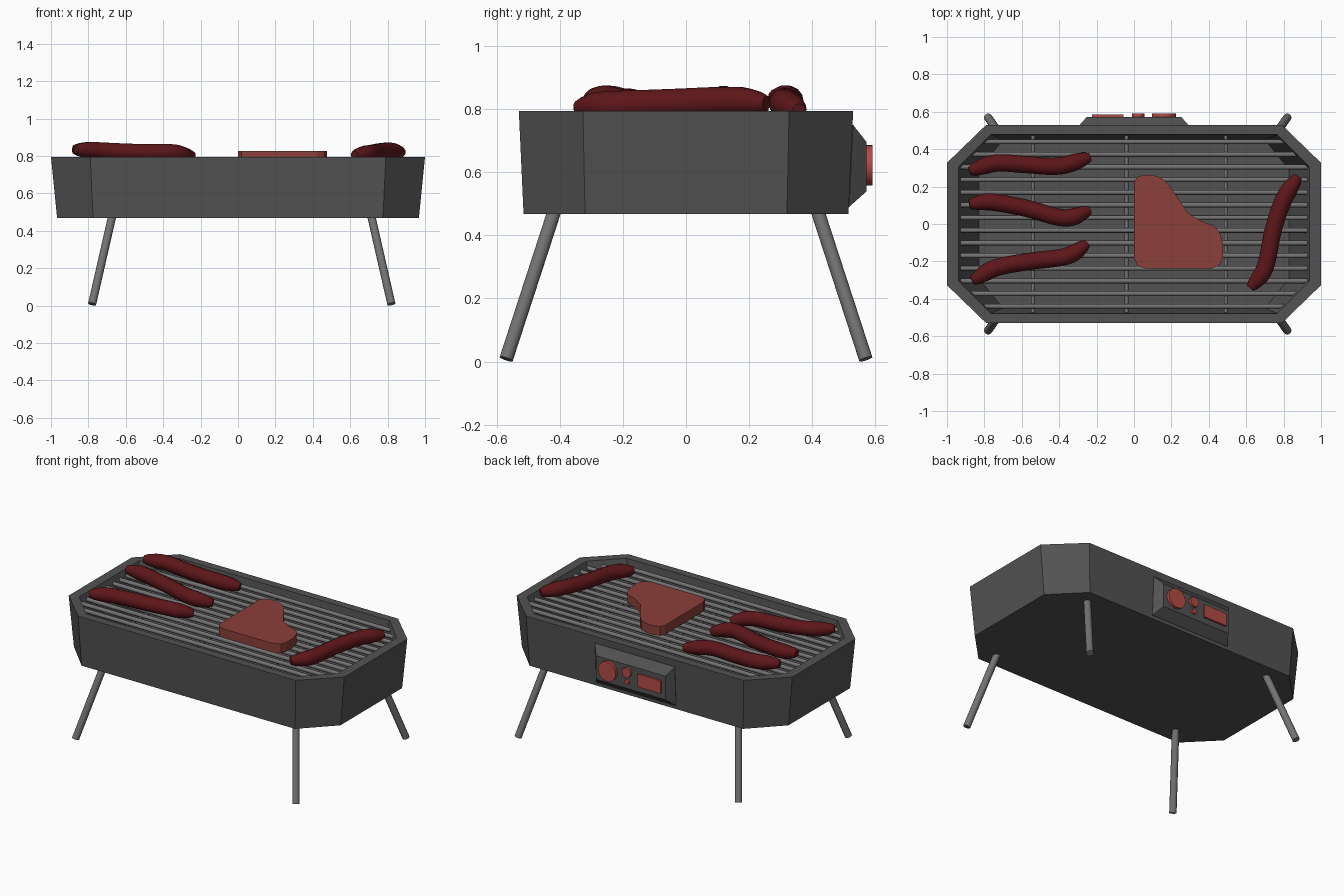
import bpy, bmesh
from math import pi, sin, cos
from mathutils import Vector

if "Cube" in bpy.data.objects:
    bpy.data.objects.remove(bpy.data.objects["Cube"])


def material(name, rgb):
    m = bpy.data.materials.new(name)
    m.diffuse_color = (*rgb, 1)
    m.use_nodes = True
    m.node_tree.nodes["Principled BSDF"].inputs["Base Color"].default_value = m.diffuse_color
    return m


IRON = material("dark_iron", (0.085, 0.085, 0.085))
STEEL = material("steel", (0.17, 0.17, 0.17))
SAUSAGE = material("sausage_red", (0.11, 0.008, 0.01))
STEAK = material("steak_red", (0.26, 0.05, 0.04))
KNOB = material("knob_red", (0.45, 0.07, 0.06))


def lofted(name, rings, mat, smooth=False):
    """Closed solid through a list of equally sized point rings."""
    bm = bmesh.new()
    loops = [[bm.verts.new(p) for p in r] for r in rings]
    n = len(loops[0])
    for a, b in zip(loops, loops[1:]):
        for i in range(n):
            j = (i + 1) % n
            bm.faces.new((a[i], a[j], b[j], b[i]))
    bm.faces.new(loops[0])
    bm.faces.new(loops[-1])
    bmesh.ops.recalc_face_normals(bm, faces=bm.faces)
    me = bpy.data.meshes.new(name)
    bm.to_mesh(me)
    bm.free()
    me.materials.append(mat)
    ob = bpy.data.objects.new(name, me)
    bpy.context.collection.objects.link(ob)
    if smooth:
        bpy.context.view_layer.objects.active = ob
        bpy.ops.object.select_all(action='DESELECT')
        ob.select_set(True)
        bpy.ops.object.shade_smooth_by_angle(angle=0.9)
    return ob


def rod(name, a, b, r, mat, sides=12):
    a, b = Vector(a), Vector(b)
    q = (b - a).to_track_quat('Z', 'Y')
    circle = [q @ Vector((r * cos(2 * pi * i / sides), r * sin(2 * pi * i / sides), 0))
              for i in range(sides)]
    return lofted(name, [[p + c for c in circle] for p in (a, b)], mat, True)


def octagon(x, y, cx, cy, z):
    """Rectangle of half size x, y with corners cut to cx, cy."""
    return [(cx, -y, z), (x, -cy, z), (x, cy, z), (cx, y, z),
            (-cx, y, z), (-x, cy, z), (-x, -cy, z), (-cx, -y, z)]


# Body: outer wall, rim, inner wall and floor
lofted("grill_body", [octagon(0.967, 0.515, 0.775, 0.32, 0.467),
                      octagon(1.0, 0.53, 0.79, 0.327, 0.795),
                      octagon(0.938, 0.478, 0.767, 0.305, 0.795),
                      octagon(0.83, 0.45, 0.70, 0.29, 0.51)], IRON)

# Grate bars, cut short at the angled corners
for i in range(14):
    y = -0.44 + i * 0.88 / 13
    x = min(0.935, 1.25 - abs(y))
    rod(f"grate_bar_{i + 1}", (-x, y, 0.755), (x, y, 0.755), 0.013, STEEL)
for i, x in enumerate((-0.54, -0.04, 0.49)):
    rod(f"grate_cross_bar_{i + 1}", (x, -0.475, 0.737), (x, 0.475, 0.737), 0.01, STEEL)

# Splayed legs
for sx, side in ((-1, "left"), (1, "right")):
    for sy, end in ((-1, "front"), (1, "back")):
        rod(f"{end}_{side}_leg", (0.02 + sx * 0.80, sy * 0.57, 0.008),
            (0.02 + sx * 0.69, sy * 0.413, 0.49), 0.022, STEEL, 16)


# Control panel on the back
def panel_ring(x, z0, z1, y0, y1):
    return [(-x, y0, z0), (x, y0, z0), (x, y1, z1), (-x, y1, z1)]


lofted("control_panel", [panel_ring(0.29, 0.49, 0.75, 0.50, 0.525),
                         panel_ring(0.29, 0.49, 0.75, 0.517, 0.53),
                         panel_ring(0.252, 0.54, 0.695, 0.573, 0.573)], IRON)
rod("large_knob", (0.16, 0.56, 0.622), (0.16, 0.592, 0.622), 0.064, KNOB, 32)
rod("small_knob", (0.022, 0.56, 0.65), (0.022, 0.59, 0.65), 0.033, KNOB, 8)
rod("indicator_button", (0.022, 0.56, 0.587), (0.022, 0.588, 0.587), 0.017, KNOB, 8)
lofted("display_plate", [[(x, y, z) for x, z in ((-0.225, 0.578), (-0.057, 0.578),
                                               (-0.057, 0.662), (-0.225, 0.662))]
                         for y in (0.56, 0.586)], KNOB)

# Steak
outline = [(0.0, 0.22), (0.015, 0.25), (0.05, 0.262), (0.10, 0.262), (0.15, 0.245),
           (0.19, 0.205), (0.29, 0.057), (0.36, 0.015), (0.43, -0.01), (0.46, -0.05),
           (0.475, -0.11), (0.475, -0.18), (0.462, -0.215), (0.42, -0.237),
           (0.06, -0.237), (0.02, -0.225), (0.0, -0.18)]
lofted("steak", [[(x, y, z) for x, y in outline] for z in (0.766, 0.826)], STEAK)


# Sausages: smooth bent tubes with narrowed ends
def sausage(name, path):
    pts = [Vector(p) for p in path]
    pts = [2 * pts[0] - pts[1]] + pts + [2 * pts[-1] - pts[-2]]
    line = []
    for k in range(1, len(pts) - 2):
        p0, p1, p2, p3 = pts[k - 1:k + 3]
        for s in range(6):
            t = s / 6
            line.append(0.5 * (2 * p1 + (p2 - p0) * t + (2 * p0 - 5 * p1 + 4 * p2 - p3) * t * t
                               + (3 * p1 - p0 - 3 * p2 + p3) * t ** 3))
    line.append(pts[-2])
    rings, last = [], len(line) - 1
    for i, p in enumerate(line):
        d = (line[min(i + 1, last)] - line[max(i - 1, 0)]).normalized()
        side = d.cross(Vector((0, 0, 1))).normalized()
        up = side.cross(d)
        gap = min((p - line[0]).length, (p - line[-1]).length)
        r = 0.046 * (0.5 + 0.5 * min(1, gap / 0.09) ** 0.6)
        rings.append([p + r * (side * cos(a) + up * sin(a))
                      for a in (2 * pi * j / 14 for j in range(14))])
    lofted(name, rings, SAUSAGE, True)


sausage("sausage_back", [(-0.88, 0.283, 0.835), (-0.74, 0.325, 0.828), (-0.58, 0.318, 0.82),
                         (-0.40, 0.31, 0.818), (-0.235, 0.358, 0.795)])
sausage("sausage_middle", [(-0.88, 0.105, 0.835), (-0.77, 0.118, 0.828), (-0.58, 0.085, 0.82),
                           (-0.37, 0.032, 0.818), (-0.235, 0.075, 0.795)])
sausage("sausage_front", [(-0.865, -0.305, 0.835), (-0.74, -0.235, 0.828), (-0.56, -0.20, 0.82),
                          (-0.36, -0.172, 0.818), (-0.25, -0.105, 0.795)])
sausage("sausage_right", [(0.622, -0.343, 0.805), (0.70, -0.235, 0.812), (0.745, -0.03, 0.82),
                          (0.80, 0.13, 0.826), (0.877, 0.255, 0.82)])
